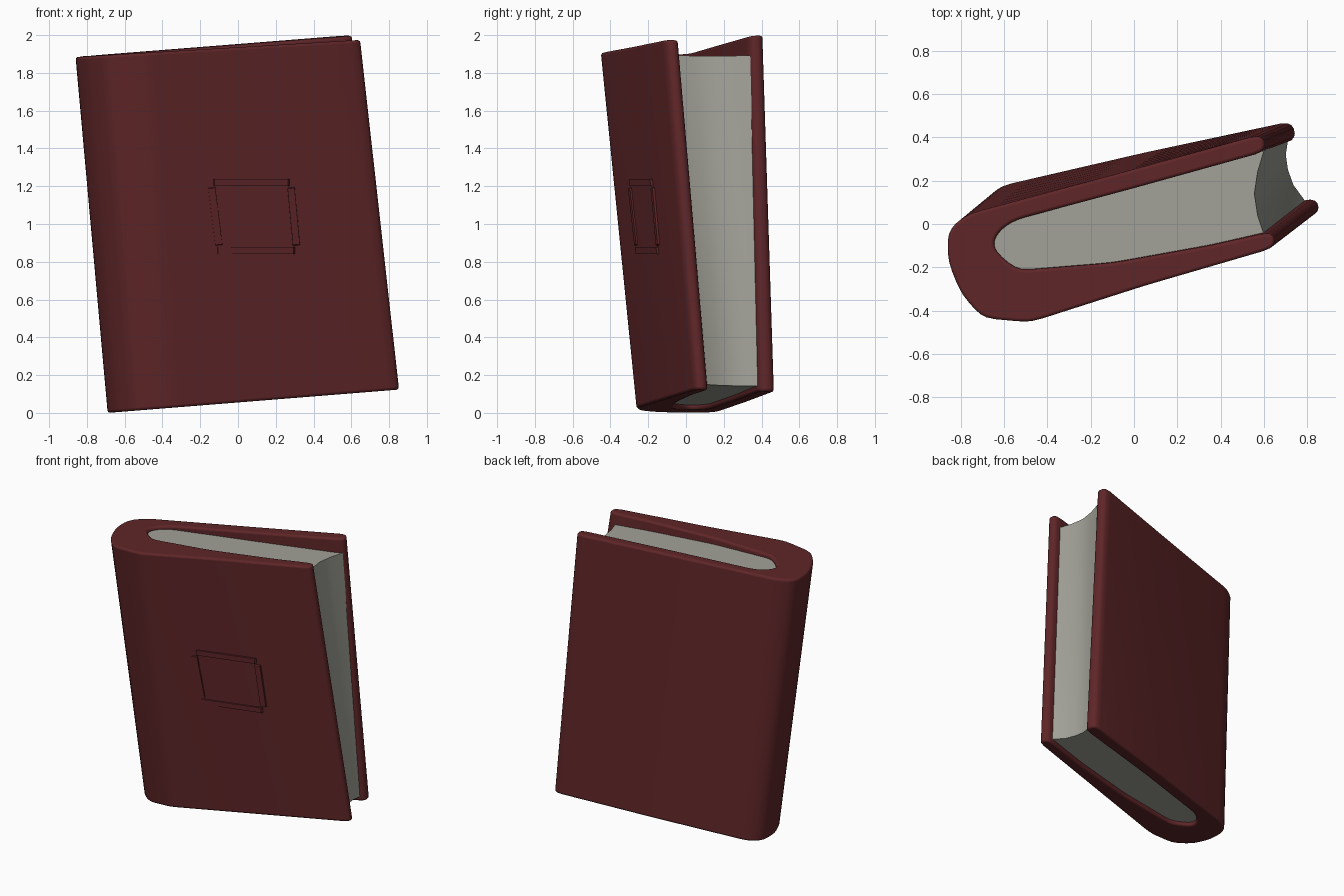
import bpy, bmesh, math
from mathutils import Vector

if "Cube" in bpy.data.objects:
    bpy.data.objects.remove(bpy.data.objects["Cube"])


def material(name, rgb):
    m = bpy.data.materials.new(name)
    m.diffuse_color = (*rgb, 1)
    m.use_nodes = True
    m.node_tree.nodes["Principled BSDF"].inputs["Base Color"].default_value = m.diffuse_color
    return m


RED = material("dark red leather", (0.115, 0.019, 0.021))
PAPER = material("grey paper", (0.36, 0.36, 0.315))


def round_corners(pts, limit, passes=2):
    """Cut the corners of paired (top x, y, bottom x, y) outlines."""
    for _ in range(passes):
        out = []
        for i, a in enumerate(pts):
            b = pts[(i + 1) % len(pts)]
            n = math.hypot(b[0] - a[0], b[1] - a[1])
            t = min(0.25, limit / n)
            for k in (t, 1 - t):
                out.append(tuple(p + (q - p) * k for p, q in zip(a, b)))
        pts = out
    return pts


def loft(name, pts, top_z, low_z, mat, bevel, rings=8):
    bm = bmesh.new()
    loops = []
    for r in range(rings + 1):
        w = r / rings
        loop = []
        for tx, ty, bx, by in pts:
            lo = Vector((bx, by, low_z(bx, by)))
            hi = Vector((tx, ty, top_z(tx, ty)))
            loop.append(bm.verts.new(lo.lerp(hi, w)))
        loops.append(loop)
    n = len(pts)
    for a, b in zip(loops, loops[1:]):
        for i in range(n):
            j = (i + 1) % n
            bm.faces.new((a[i], a[j], b[j], b[i]))
    bm.faces.new(loops[0])
    bm.faces.new(loops[-1])
    bmesh.ops.recalc_face_normals(bm, faces=bm.faces)
    return finish(name, bm, mat, bevel)


def finish(name, bm, mat, bevel):
    me = bpy.data.meshes.new(name)
    bm.to_mesh(me)
    bm.free()
    ob = bpy.data.objects.new(name, me)
    bpy.context.collection.objects.link(ob)
    me.materials.append(mat)
    if bevel:
        mod = ob.modifiers.new("soft rim", 'BEVEL')
        mod.width = bevel
        mod.segments = 3
        mod.limit_method = 'ANGLE'
        mod.angle_limit = math.radians(60)
        mod.use_clamp_overlap = False
    bpy.ops.object.select_all(action='DESELECT')
    ob.select_set(True)
    bpy.context.view_layer.objects.active = ob
    bpy.ops.object.shade_smooth_by_angle(angle=math.radians(45))
    return ob


# Outer outline, front edge -> spine -> back edge: top x, y, bottom x, y
outer = [
    (0.65, -0.11, 0.86, 0.05), (0.05, -0.285, 0.24, -0.11),
    (-0.48, -0.455, -0.36, -0.265), (-0.70, -0.435, -0.54, -0.25),
    (-0.80, -0.32, -0.64, -0.16), (-0.86, -0.17, -0.69, -0.03),
    (-0.86, -0.03, -0.69, 0.10), (-0.77, 0.045, -0.62, 0.175),
    (-0.10, 0.225, 0.05, 0.33), (0.59, 0.415, 0.73, 0.475)]
# Inner outline, back edge -> spine hollow -> front edge
inner = [
    (0.61, 0.335, 0.75, 0.385), (0.0, 0.165, 0.12, 0.255),
    (-0.56, 0.015, -0.42, 0.125), (-0.64, -0.05, -0.49, 0.06),
    (-0.65, -0.12, -0.49, 0.0), (-0.54, -0.215, -0.38, -0.075),
    (-0.10, -0.18, 0.05, -0.04), (0.35, -0.10, 0.50, 0.04),
    (0.64, -0.035, 0.84, 0.125)]

# Wrap-around cover with spine
loft("cover", round_corners(outer + inner, 0.03),
     lambda x, y: 1.884 + 0.06 * (x + 0.86) + 0.07 * max(0, y),
     lambda x, y: 0.08 * (x + 0.69), RED, 0.014)

# Page block with hollow fore edge
fore = [(0.60, -0.05, 0.79, 0.105), (0.57, 0.04, 0.735, 0.18),
        (0.555, 0.14, 0.71, 0.25), (0.57, 0.24, 0.70, 0.32),
        (0.60, 0.34, 0.71, 0.385)]
pages = [(tx, ty + d, bx, by + d) for (tx, ty, bx, by), d in
         zip(inner[1:-1], (.01, .01, 0, 0, -.01, -.01, -.01))]
loft("pages", pages + fore,
     lambda x, y: 1.876 + 0.012 * (x + 0.65),
     lambda x, y: 0.045 + 0.085 * (x + 0.45), PAPER, 0)


# Faint raised ornament on the front cover
def front_point(x, z, out):
    w = (z - 0.07) / 1.86
    x0, x1 = -0.36 - 0.12 * w, 0.86 - 0.21 * w
    y0, y1 = -0.265 - 0.19 * w, 0.05 - 0.16 * w
    k = (x - x0) / (x1 - x0)
    return Vector((x, y0 + (y1 - y0) * k - out, z))


def bar(bm, xa, za, xb, zb, half=0.02):
    d = Vector((xb - xa, zb - za)).normalized() * half
    ring = [(xa + d.y, za - d.x), (xb + d.y, zb - d.x),
            (xb - d.y, zb + d.x), (xa - d.y, za + d.x)]
    cx, cz = (xa + xb) / 2, (za + zb) / 2
    low = [bm.verts.new(front_point(x, z, -0.02)) for x, z in ring]
    top = [bm.verts.new(front_point(cx + (x - cx) * 0.93, cz + (z - cz) * 0.93, 0.007))
           for x, z in ring]
    for i in range(4):
        j = (i + 1) % 4
        bm.faces.new((low[i], low[j], top[j], top[i]))
    bm.faces.new(top)


bm = bmesh.new()
for seg in [(-0.14, 1.22, 0.28, 1.22), (-0.12, 0.86, 0.31, 0.86),
            (-0.14, 1.20, -0.10, 0.88), (0.28, 1.20, 0.31, 0.88)]:
    bar(bm, *seg)
bmesh.ops.recalc_face_normals(bm, faces=bm.faces)
finish("front_ornament", bm, RED, 0)
